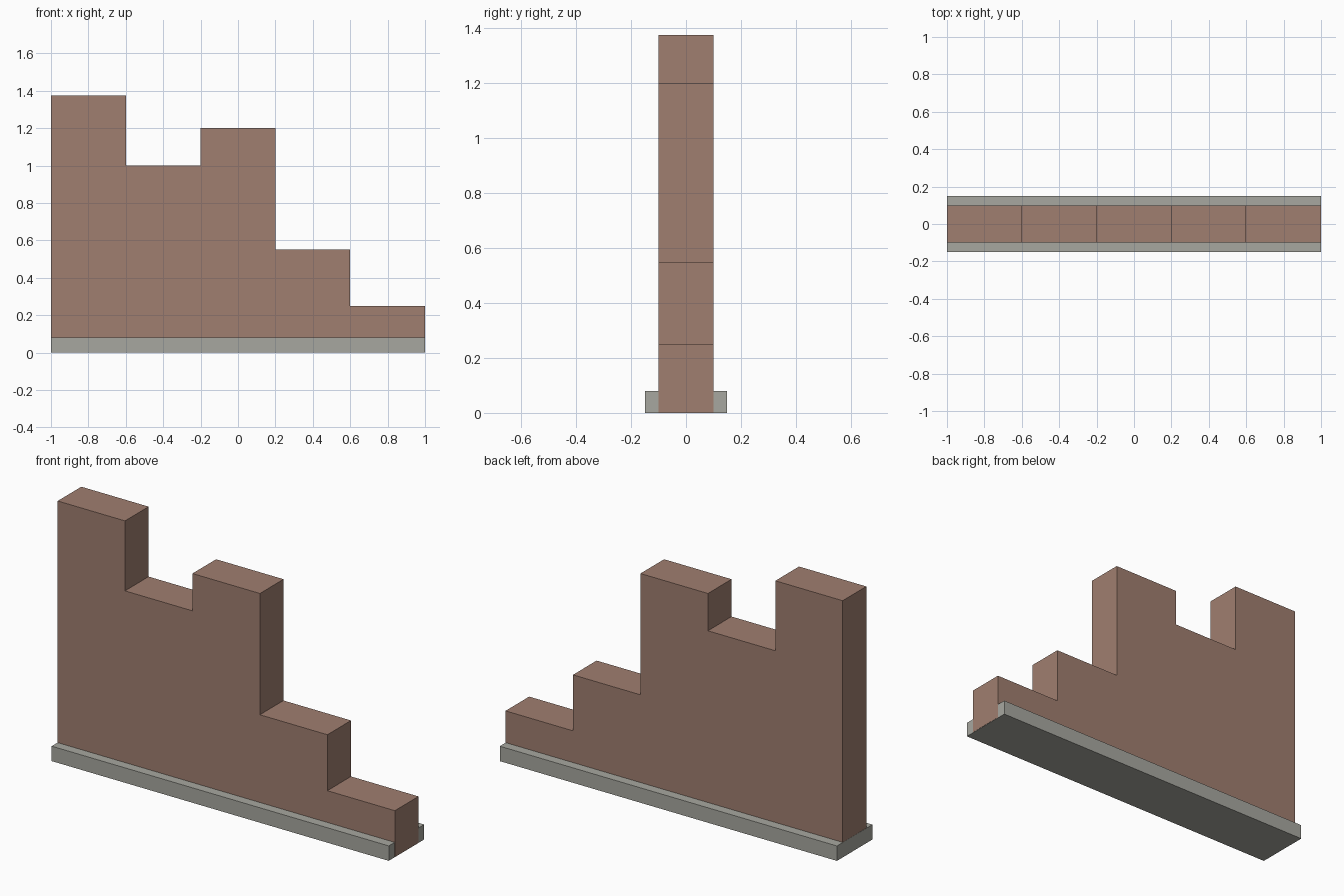
import bpy
import bmesh

if "Cube" in bpy.data.objects:
    bpy.data.objects.remove(bpy.data.objects["Cube"], do_unlink=True)


def make_material(name, rgb):
    mat = bpy.data.materials.new(name)
    mat.use_nodes = True
    color = (*rgb, 1.0)
    mat.diffuse_color = color
    mat.node_tree.nodes["Principled BSDF"].inputs["Base Color"].default_value = color
    return mat


def extrude_profile(name, points, depth, mat):
    """Extrude an x-z outline symmetrically about y = 0."""
    bm = bmesh.new()
    face = bm.faces.new([bm.verts.new((x, -depth / 2, z)) for x, z in points])
    result = bmesh.ops.extrude_face_region(bm, geom=[face])
    verts = [g for g in result["geom"] if isinstance(g, bmesh.types.BMVert)]
    bmesh.ops.translate(bm, verts=verts, vec=(0, depth, 0))
    bmesh.ops.recalc_face_normals(bm, faces=bm.faces)
    mesh = bpy.data.meshes.new(name)
    bm.to_mesh(mesh)
    bm.free()
    mesh.materials.append(mat)
    obj = bpy.data.objects.new(name, mesh)
    bpy.context.collection.objects.link(obj)
    return obj


brick = make_material("brick_brown", (0.35, 0.21, 0.16))
stone = make_material("stone_grey", (0.39, 0.39, 0.35))

# Ruined wall: five equal-width steps of differing height.
# Its low end stays just proud of the footing so the brick shows there.
heights = [1.375, 1.0, 1.2, 0.55, 0.25]
width = 0.4
low_end, high_end, bottom = 1.0, -0.999, 0.002
outline = [(low_end, bottom), (high_end, bottom)]
for i, height in enumerate(heights):
    left = high_end if i == 0 else -1 + i * width
    right = low_end if i == len(heights) - 1 else -1 + (i + 1) * width
    outline += [(left, height), (right, height)]
extrude_profile("broken_wall", outline, 0.2, brick)

# Stone footing strip
footing = [(-1, 0), (0.999, 0), (0.999, 0.08), (-1, 0.08)]
extrude_profile("footing", footing, 0.3, stone)
